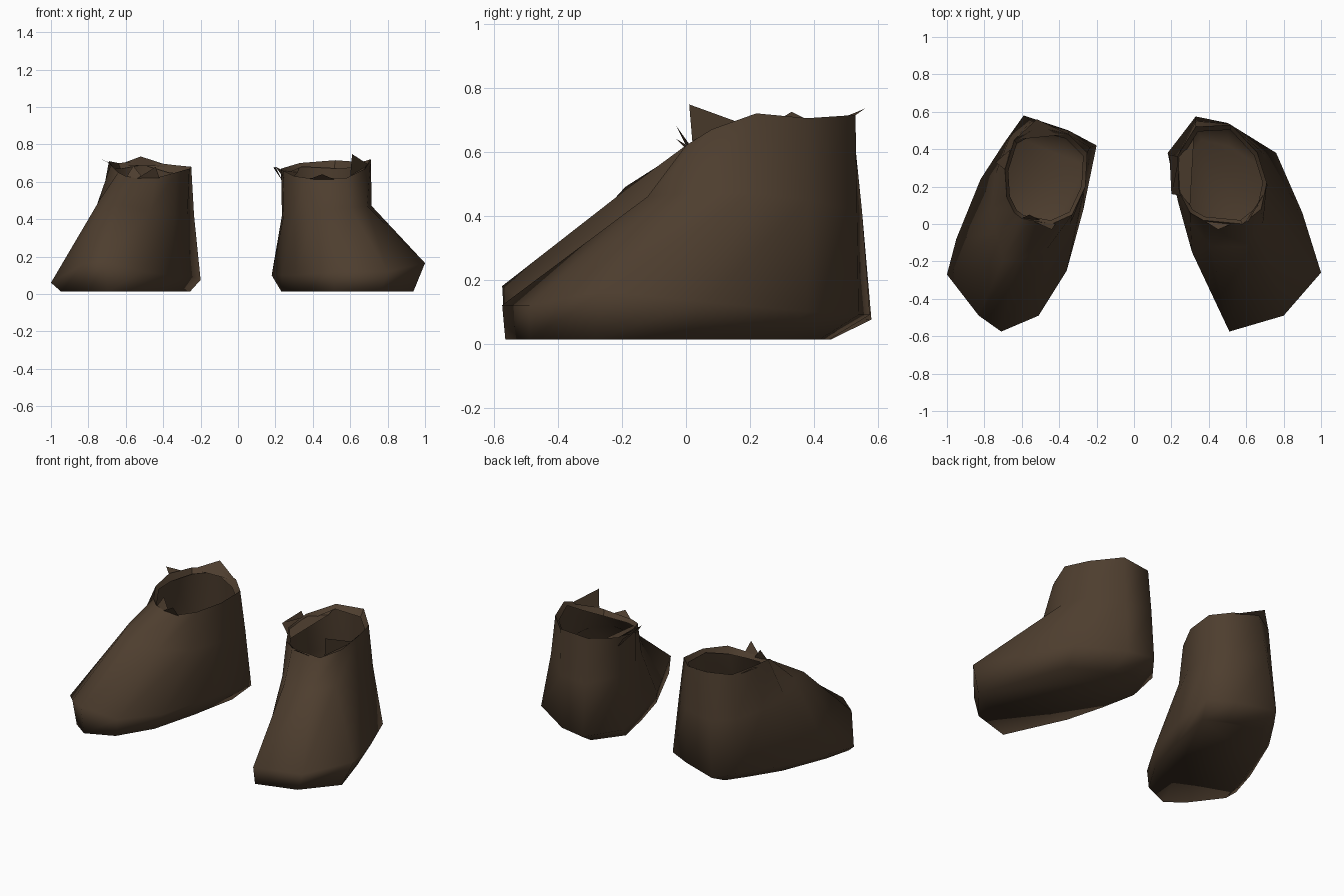
import bpy, bmesh, math
from mathutils import Vector

# Worn dark leather
leather = bpy.data.materials.new("dark_brown_leather")
leather.diffuse_color = (0.076, 0.048, 0.028, 1.0)


def finish(name, bm, angle):
    mesh = bpy.data.meshes.new(name)
    bm.to_mesh(mesh)
    bm.free()
    mesh.materials.append(leather)
    obj = bpy.data.objects.new(name, mesh)
    bpy.context.collection.objects.link(obj)
    bpy.ops.object.select_all(action='DESELECT')
    obj.select_set(True)
    bpy.context.view_layer.objects.active = obj
    bpy.ops.object.shade_smooth_by_angle(angle=math.radians(angle))
    return obj


def loft(bm, rings):
    loops = [[bm.verts.new(p) for p in ring] for ring in rings]
    n = len(rings[0])
    for lo, hi in zip(loops, loops[1:]):
        for i in range(n):
            j = (i + 1) % n
            bm.faces.new((lo[i], lo[j], hi[j], hi[i]))
    return loops


def boot(side, foot, instep, collar):
    """Loft sole, foot, instep and ragged collar, leaving the top open."""
    n = len(foot)
    cx = sum(p[0] for p in foot) / n
    # Sole tucked in at the heel and sides, full length at the toe
    sole = [(cx + (x - cx) * 0.86, -0.565 + (y + 0.575) * 0.88, 0.012) for x, y, z in foot]
    bm = bmesh.new()
    loops = loft(bm, [sole, foot, instep, collar])
    bm.faces.new(loops[0][::-1])
    finish(side + "_boot", bm, 100)

    # Narrow lip folded into the opening
    mid = sum((Vector(p) for p in collar), Vector()) / n
    lip = []
    for i, p in enumerate(collar):
        q = Vector(p)
        q.xy = q.xy.lerp(mid.xy, 0.09)
        q.z -= 0.02 + 0.012 * (i % 3)
        lip.append(q)
    bm = bmesh.new()
    loft(bm, [collar, lip])
    finish(side + "_folded_lip", bm, 40)


def scraps(name, faces):
    bm = bmesh.new()
    for face in faces:
        bm.faces.new([bm.verts.new(p) for p in face])
    finish(name, bm, 20)


boot("left",
     foot=[(-.71, -.575, .18), (-.51, -.49, .12), (-.36, -.25, .10), (-.27, .08, .10),
           (-.20, .42, .075), (-.35, .50, .08), (-.59, .58, .075), (-.69, .44, .08),
           (-.82, .24, .08), (-.95, -.08, .07), (-1.0, -.27, .06), (-.83, -.49, .16)],
     instep=[(-.62, -.19, .48), (-.47, -.14, .44), (-.34, .00, .42), (-.27, .17, .42),
             (-.235, .41, .42), (-.35, .50, .42), (-.55, .55, .42), (-.67, .45, .42),
             (-.74, .27, .44), (-.76, .09, .46), (-.735, -.05, .51), (-.70, -.19, .49)],
     collar=[(-.55, .02, .62), (-.44, .00, .62), (-.33, .05, .65), (-.26, .20, .67),
             (-.25, .38, .68), (-.35, .48, .69), (-.51, .52, .71), (-.64, .45, .70),
             (-.69, .29, .71), (-.68, .14, .69), (-.64, .06, .65), (-.60, .03, .63)])
boot("right",
     foot=[(.51, -.575, .12), (.80, -.49, .12), (1.0, -.26, .165), (.90, .06, .13),
           (.76, .38, .10), (.50, .54, .09), (.33, .575, .09), (.18, .38, .10),
           (.235, .12, .10), (.31, -.15, .10)],
     instep=[(.41, -.12, .45), (.60, -.12, .46), (.69, .00, .47), (.715, .20, .47),
             (.69, .38, .45), (.51, .535, .42), (.33, .55, .42), (.235, .37, .42),
             (.245, .16, .42), (.30, .02, .42)],
     collar=[(.37, .02, .62), (.58, .00, .62), (.68, .08, .67), (.71, .22, .72),
             (.66, .38, .705), (.52, .53, .715), (.33, .52, .70), (.23, .36, .67),
             (.24, .17, .66), (.30, .06, .63)])

# Ragged leather points sticking up and out of the collars
scraps("left_scraps", [
    ((-.35, .48, .68), (-.64, .45, .69), (-.52, .56, .735)),
    ((-.69, .29, .70), (-.66, .40, .69), (-.74, .33, .725)),
    ((-.55, .02, .61), (-.42, .00, .62), (-.44, -.03, .68)),
    ((-.60, .03, .62), (-.50, .02, .61), (-.56, .05, .685))])
scraps("right_scraps", [
    ((.60, .02, .63), (.70, .17, .69), (.61, .01, .748)),
    ((.24, .36, .66), (.26, .15, .60), (.20, .16, .68)),
    ((.24, .36, .60), (.20, .16, .68), (.19, .37, .675)),
    ((.37, .02, .61), (.52, .00, .61), (.45, -.03, .64))])

# Lining flap folded over the inner side of the right collar
scraps("right_lining_flap", [
    ((.33, .52, .69), (.23, .36, .66), (.32, .46, .65)),
    ((.23, .36, .66), (.24, .17, .65), (.30, .10, .63), (.32, .46, .65))])
